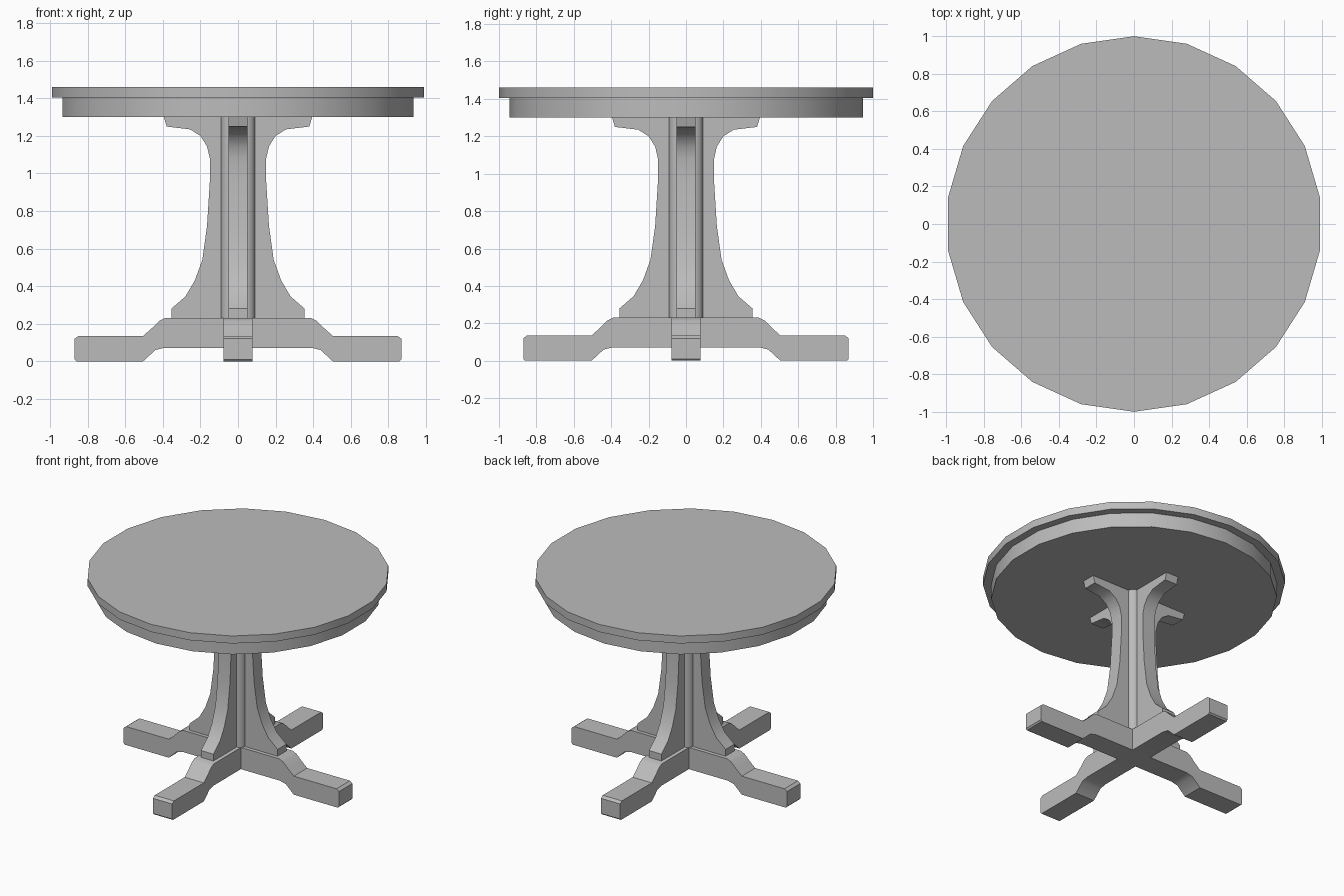
import bpy, bmesh, math
from mathutils import Matrix

cube = bpy.data.objects.get("Cube")
if cube:
    bpy.data.objects.remove(cube)

GREY = (0.5, 0.5, 0.5, 1)
grey = bpy.data.materials.new("plain grey")
grey.use_nodes = True
grey.diffuse_color = GREY
grey.node_tree.nodes["Principled BSDF"].inputs["Base Color"].default_value = GREY


def finish(name, bm, angle=30):
    bmesh.ops.recalc_face_normals(bm, faces=bm.faces)
    mesh = bpy.data.meshes.new(name)
    bm.to_mesh(mesh)
    bm.free()
    mesh.materials.append(grey)
    ob = bpy.data.objects.new(name, mesh)
    bpy.context.collection.objects.link(ob)
    bpy.ops.object.select_all(action='DESELECT')
    ob.select_set(True)
    bpy.context.view_layer.objects.active = ob
    bpy.ops.object.shade_smooth_by_angle(angle=math.radians(angle))
    return ob


def disc(name, radius, bottom, top):
    bm = bmesh.new()
    bmesh.ops.create_cone(bm, cap_ends=True, segments=22, radius1=radius,
                          radius2=radius, depth=top - bottom,
                          matrix=Matrix.Translation((0, 0, (bottom + top) / 2)))
    return finish(name, bm)


def crossed_boards(name, half_profile, thickness):
    """Mirror a half outline in x, extrude it in y, and make a pair at right angles."""
    outline = half_profile + [(-x, z) for x, z in reversed(half_profile)]
    for suffix, turn in (("side_to_side", 0), ("front_to_back", math.pi / 2)):
        bm = bmesh.new()
        face = bm.faces.new([bm.verts.new((x, -thickness / 2, z)) for x, z in outline])
        ext = bmesh.ops.extrude_face_region(bm, geom=[face])
        moved = [v for v in ext["geom"] if isinstance(v, bmesh.types.BMVert)]
        bmesh.ops.translate(bm, verts=moved, vec=(0, thickness, 0))
        bmesh.ops.rotate(bm, verts=bm.verts, matrix=Matrix.Rotation(turn, 3, 'Z'))
        finish(name + "_" + suffix, bm)


# Round top and the apron under it
disc("table_top", 1.0, 1.405, 1.46)
disc("apron", 0.945, 1.3, 1.405)

# Central post with rounded corners
bm = bmesh.new()
bmesh.ops.create_cube(bm, size=1, matrix=Matrix.Translation((0, 0, 0.765))
                      @ Matrix.Diagonal((0.18, 0.18, 1.07, 1)))
upright = [e for e in bm.edges if abs(e.verts[0].co.z - e.verts[1].co.z) > 0.5]
bmesh.ops.bevel(bm, geom=upright, offset=0.04, segments=2, profile=0.5,
                affect='EDGES')
finish("centre_post", bm, 50)

# Curved brackets flaring at the foot and under the apron
crossed_boards("bracket", [
    (0.355, 0.23), (0.355, 0.28), (0.28, 0.345), (0.23, 0.43), (0.19, 0.54),
    (0.165, 0.72), (0.15, 0.96), (0.15, 1.08), (0.165, 1.145), (0.2, 1.2),
    (0.255, 1.235), (0.38, 1.25), (0.395, 1.3)], 0.1)

# Crossed feet, raised in the middle
crossed_boards("foot", [
    (0.39, 0.072), (0.44, 0.06), (0.505, 0), (0.86, 0), (0.87, 0.01),
    (0.87, 0.12), (0.85, 0.135), (0.505, 0.135), (0.46, 0.175),
    (0.42, 0.215), (0.39, 0.23)], 0.155)
